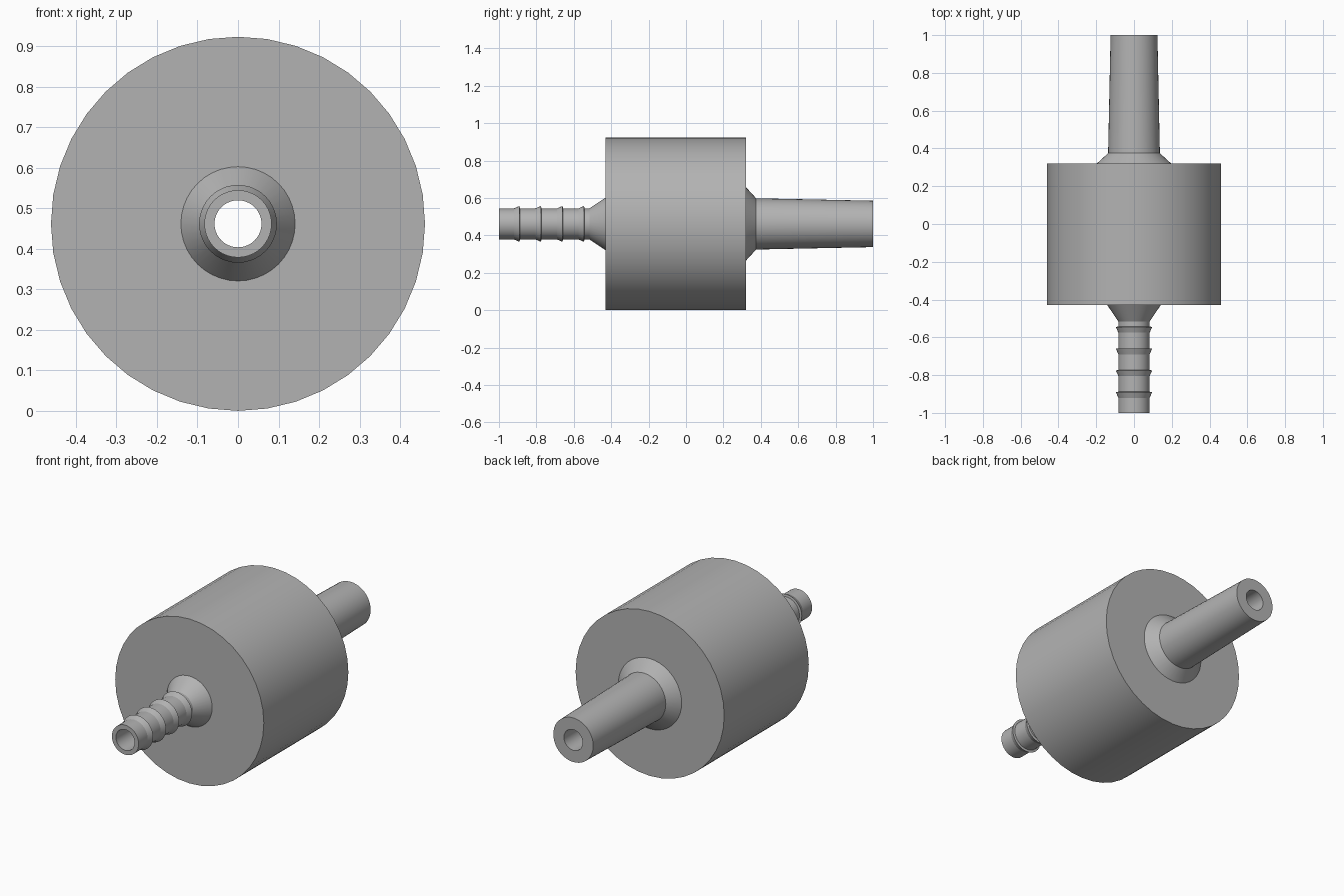
import bpy, math
from math import cos, sin, pi

cube = bpy.data.objects.get("Cube")
if cube:
    bpy.data.objects.remove(cube, do_unlink=True)

SEGMENTS = 40
AXIS_Z = 0.4615
BORE = 0.058

grey = bpy.data.materials.new("mid grey")
grey.use_nodes = True
colour = (0.45, 0.45, 0.45, 1)
grey.diffuse_color = colour
grey.node_tree.nodes["Principled BSDF"].inputs["Base Color"].default_value = colour


def turned(name, profile):
    """Revolve a closed (y, radius) outline around the long axis."""
    n = len(profile)
    verts = []
    for s in range(SEGMENTS):
        a = 2 * pi * s / SEGMENTS
        verts += [(r * sin(a), y, AXIS_Z + r * cos(a)) for y, r in profile]
    faces = []
    for s in range(SEGMENTS):
        t = (s + 1) % SEGMENTS
        for i in range(n):
            j = (i + 1) % n
            faces.append((s * n + i, s * n + j, t * n + j, t * n + i))
    mesh = bpy.data.meshes.new(name)
    mesh.from_pydata(verts, [], faces)
    mesh.materials.append(grey)
    obj = bpy.data.objects.new(name, mesh)
    bpy.context.collection.objects.link(obj)
    bpy.ops.object.select_all(action="DESELECT")
    obj.select_set(True)
    bpy.context.view_layer.objects.active = obj
    bpy.ops.object.shade_smooth_by_angle(angle=math.radians(12))
    return obj


# Barbed hose end: each barb slopes toward the open end
STEM, BARB = 0.083, 0.096
outline = [(-1, STEM)]
for y in (-0.89, -0.775, -0.66, -0.545):
    outline += [(y - 0.03, STEM), (y, BARB), (y + 0.002, STEM)]

# Front collar, drum body, rear collar and tapered spigot
outline += [(-0.516, STEM), (-0.43, 0.141), (-0.43, AXIS_Z), (0.32, AXIS_Z),
            (0.32, 0.197), (0.375, 0.137), (1, 0.124)]

# Through bore closes the outline
outline += [(1, BORE), (-1, BORE)]
turned("inline_connector", outline)
